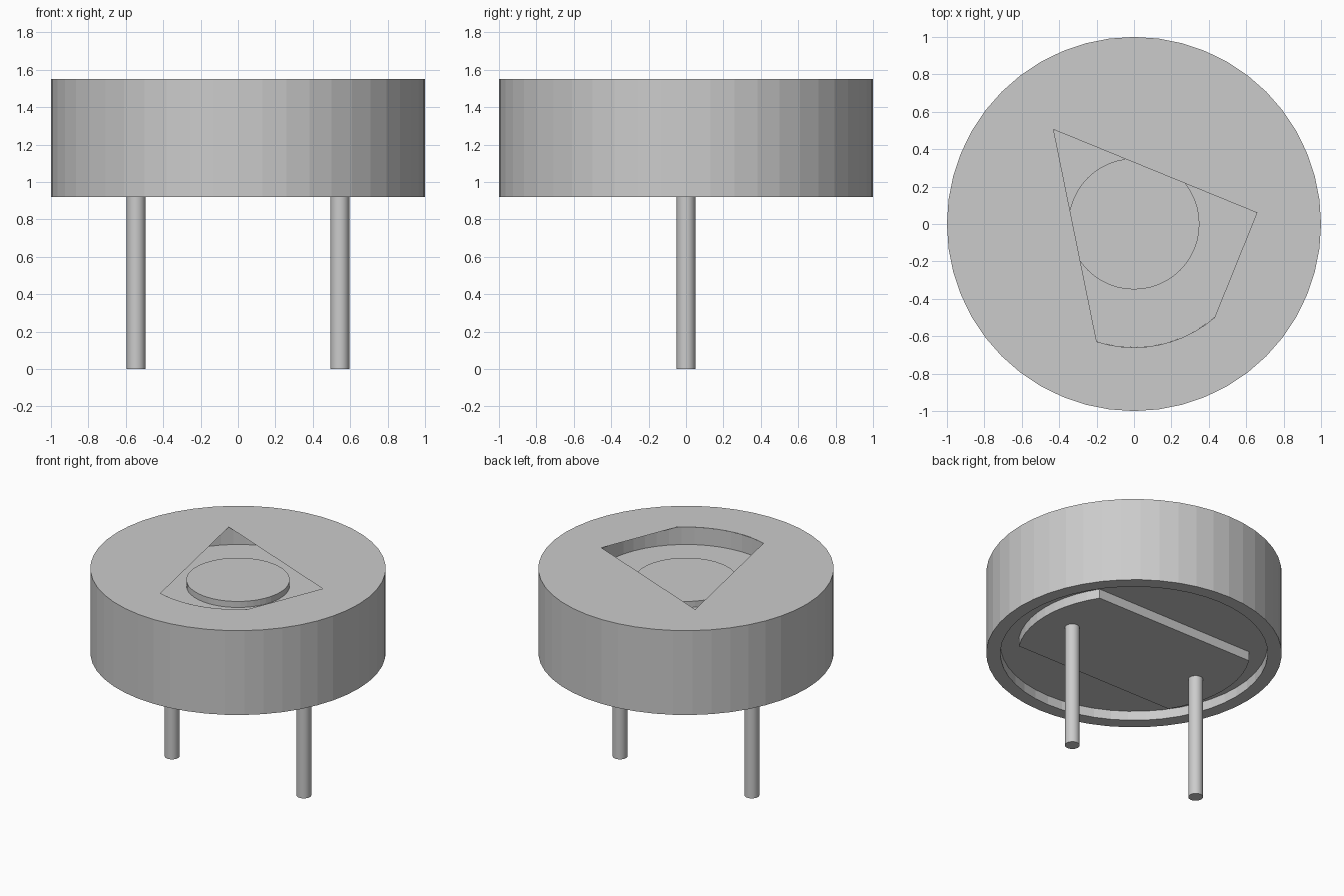
import bpy, bmesh
from math import sin, cos, pi, radians, sqrt, asin

if "Cube" in bpy.data.objects:
    bpy.data.objects.remove(bpy.data.objects["Cube"])

BOTTOM, TOP = 0.92, 1.55      # housing heights
CEIL, FLOOR = 0.99, 1.42      # underside recess and top pocket
R_POCKET, N = 0.66, 48


def finish(bm, name):
    mesh = bpy.data.meshes.new(name)
    bm.to_mesh(mesh)
    bm.free()
    obj = bpy.data.objects.new(name, mesh)
    bpy.context.collection.objects.link(obj)
    return obj


def arc(r, a0, a1, n):
    return [(r * cos(a0 + (a1 - a0) * i / n), r * sin(a0 + (a1 - a0) * i / n))
            for i in range(n + 1)]


def lathe(name, profile, n=N, at=(0, 0)):
    """Revolve an (r, z) profile; r = 0 at an end closes it with a flat cap."""
    bm = bmesh.new()
    rings = [[bm.verts.new((at[0] + r * cos(2 * pi * k / n),
                            at[1] + r * sin(2 * pi * k / n), z)) for k in range(n)]
             for r, z in profile if r > 0]
    for a, b in zip(rings, rings[1:]):
        for k in range(n):
            j = (k + 1) % n
            bm.faces.new((a[k], b[k], b[j], a[j]))
    if profile[0][0] == 0:
        bm.faces.new(rings[0])
    if profile[-1][0] == 0:
        bm.faces.new(rings[-1][::-1])
    return finish(bm, name)


def prism(name, outline, z0, z1):
    bm = bmesh.new()
    face = bm.faces.new([bm.verts.new((x, y, z0)) for x, y in outline])
    top = bmesh.ops.extrude_face_region(bm, geom=[face], use_keep_orig=True)["geom"]
    for v in top:
        if isinstance(v, bmesh.types.BMVert):
            v.co.z = z1
    bmesh.ops.recalc_face_normals(bm, faces=bm.faces)
    return finish(bm, name)


# Round housing with a recessed underside
lathe("housing", [(1, TOP), (1, BOTTOM), (0.905, BOTTOM), (0.905, CEIL), (0, CEIL)])

# Thin lid with the wedge-shaped window
window = [(-0.43, 0.505), (0.657, 0.06)]
window = arc(R_POCKET, radians(-107.6), radians(-49.3), 10) + window[::-1]
bm = bmesh.new()
for loop in (arc(1, 0, 2 * pi, N)[:-1], window):
    vs = [bm.verts.new((x, y, TOP)) for x, y in loop]
    for a, b in zip(vs, vs[1:] + vs[:1]):
        bm.edges.new((a, b))
bmesh.ops.triangle_fill(bm, use_beauty=True, edges=bm.edges[:], normal=(0, 0, 1))
for f in bm.faces:
    if f.normal.z < 0:
        f.normal_flip()
finish(bm, "lid")

# Round pocket under the lid, and the raised disc in it
lathe("pocket", [(0, FLOOR), (R_POCKET, FLOOR), (R_POCKET, TOP)])
lathe("centre_disc", [(0, 1.465), (0.35, 1.465), (0.35, FLOOR)])

# Base block: a disc cut straight along two sides
a = asin(0.425 / 0.785)
prism("base_block", arc(0.785, -a, a, 10) + arc(0.785, pi - a, pi + a, 10), BOTTOM, CEIL)

# Two pins
for side, x in (("left", -0.545), ("right", 0.545)):
    pin = lathe(side + "_pin", [(0, BOTTOM), (0.05, BOTTOM), (0.05, 0), (0, 0)], 24, (x, 0))
    for p in pin.data.polygons:
        p.use_smooth = len(p.vertices) == 4
